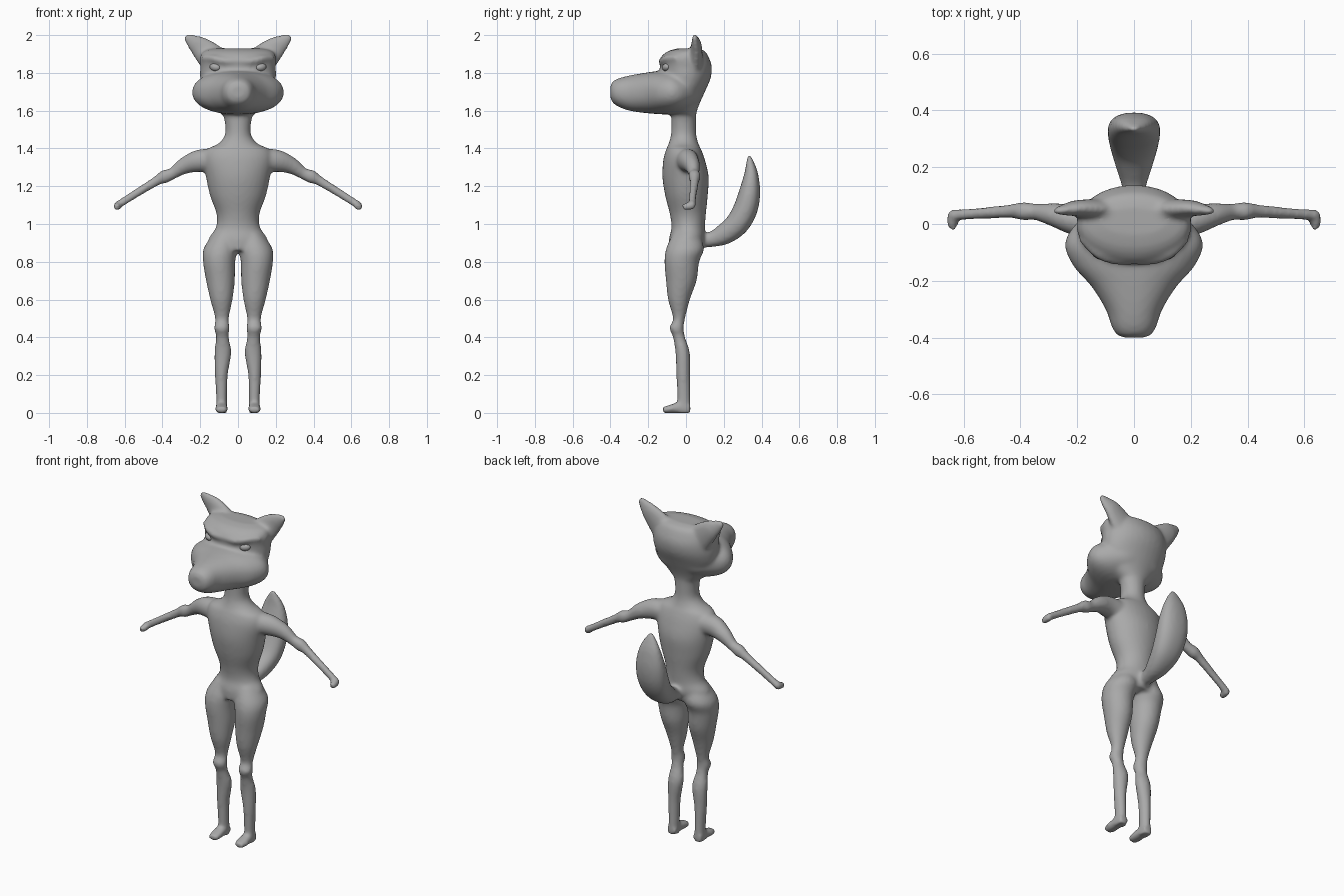
import bpy, bmesh, math
from mathutils import Vector

X, Y, Z = Vector((1, 0, 0)), Vector((0, 1, 0)), Vector((0, 0, 1))
SEG = 32

fur = bpy.data.materials.new("plain_grey")
fur.diffuse_color = (0.4, 0.4, 0.4, 1)


def spline(rows, steps=5):
    """Catmull-Rom interpolation through rows of numbers."""
    out = []
    for i in range(len(rows) - 1):
        p0, p1 = rows[max(i - 1, 0)], rows[i]
        p2, p3 = rows[i + 1], rows[min(i + 2, len(rows) - 1)]
        for s in range(steps):
            t = s / steps
            out.append([0.5 * (2 * b + (c - a) * t + (2 * a - 5 * b + 4 * c - d) * t * t
                               + (3 * b - a - 3 * c + d) * t ** 3)
                        for a, b, c, d in zip(p0, p1, p2, p3)])
    return out + [list(rows[-1])]


def loft(bm, rows, ref, axis=None, side=1, power=2.0):
    """Closed loft; row = x, y, z, half size along ref, half size across."""
    rows = spline([(r[0] * side, *r[1:]) for r in rows])
    pts = [Vector(r[:3]) for r in rows]
    rings = []
    for i, r in enumerate(rows):
        t = axis or (pts[min(i + 1, len(pts) - 1)] - pts[max(i - 1, 0)]).normalized()
        u = (ref - t * ref.dot(t)).normalized()
        v = t.cross(u)
        ring = []
        for k in range(SEG):
            a = 2 * math.pi * k / SEG
            c, s = math.cos(a), math.sin(a)
            e = 2 / power
            ring.append(bm.verts.new(
                pts[i] + u * max(r[3], 0.002) * math.copysign(abs(c) ** e, c)
                + v * max(r[4], 0.002) * math.copysign(abs(s) ** e, s)))
        rings.append(ring)
    for a, b in zip(rings, rings[1:]):
        for k in range(SEG):
            j = (k + 1) % SEG
            bm.faces.new((a[k], a[j], b[j], b[k]))
    bm.faces.new(rings[0][::-1])
    bm.faces.new(rings[-1])


def upright(rows):
    """z, half width, front y, back y -> loft rows."""
    return [(0, (f + b) / 2, z, w, (b - f) / 2) for z, w, f, b in rows]


def finish(name, bm):
    bmesh.ops.recalc_face_normals(bm, faces=bm.faces)
    me = bpy.data.meshes.new(name)
    bm.to_mesh(me)
    bm.free()
    me.materials.append(fur)
    me.shade_smooth()
    ob = bpy.data.objects.new(name, me)
    bpy.context.collection.objects.link(ob)
    return ob


bm = bmesh.new()

# Torso and neck
loft(bm, upright([
    (0.86, .13, -.09, .085), (0.92, .155, -.09, .1), (0.98, .118, -.077, .1),
    (1.05, .113, -.085, .105), (1.15, .148, -.11, .115), (1.25, .17, -.125, .12),
    (1.34, .185, -.12, .1), (1.395, .165, -.105, .08), (1.425, .105, -.092, .066),
    (1.47, .07, -.08, .055), (1.54, .07, -.077, .053), (1.62, .09, -.08, .055)]), X, Z)

# Skull
loft(bm, upright([
    (1.575, .08, -.075, .053), (1.62, .13, -.1, .065), (1.7, .185, -.12, .1),
    (1.77, .2, -.135, .13), (1.83, .2, -.138, .137), (1.88, .202, -.135, .122),
    (1.915, .18, -.095, .1), (1.93, .12, -.04, .06)]), X, Z)

# Muzzle and cheeks: y, half width, bottom, top
muzzle = [(-.4, .035, 1.67, 1.73), (-.39, .06, 1.645, 1.752), (-.36, .079, 1.622, 1.77),
          (-.3, .1, 1.6, 1.786), (-.22, .15, 1.588, 1.80), (-.15, .212, 1.582, 1.81),
          (-.08, .243, 1.58, 1.815), (-.02, .222, 1.59, 1.8), (.05, .15, 1.62, 1.79),
          (.08, .1, 1.66, 1.76)]
loft(bm, [(0, y, (a + b) / 2, w, (b - a) / 2) for y, w, a, b in muzzle], X, Y, power=2.2)

# Tail
loft(bm, [(0, .05, .91, .03, .035), (0, .13, .918, .042, .04), (0, .20, .945, .063, .055),
          (0, .27, 1.0, .083, .063), (0, .315, 1.08, .092, .064), (0, .337, 1.17, .09, .056),
          (0, .345, 1.26, .07, .038), (0, .34, 1.32, .042, .022), (0, .333, 1.365, .01, .008)],
     X, power=2.3)

for side in (-1, 1):
    # Leg
    loft(bm, [(.07, .0, .95, .06, .07), (.092, -.005, .87, .09, .1), (.1, -.022, .8, .085, .092),
              (.093, -.025, .7, .076, .081), (.088, -.037, .6, .059, .058),
              (.085, -.037, .5, .036, .032), (.086, -.05, .45, .041, .038),
              (.083, -.037, .4, .034, .032), (.08, -.018, .32, .045, .038),
              (.088, -.015, .2, .034, .036), (.087, -.012, .08, .029, .035),
              (.087, -.01, 0, .03, .036)], X, Z, side)
    # Foot
    loft(bm, [(.087, .02, .024, .028, .025), (.087, -.04, .027, .031, .028),
              (.087, -.09, .02, .034, .021), (.087, -.122, .016, .026, .016)],
         X, Y, side, 2.6)
    # Arm
    loft(bm, [(.1, 0, 1.335, .07, .062), (.2, .012, 1.335, .055, .06),
              (.28, .032, 1.31, .042, .045), (.345, .042, 1.268, .029, .031),
              (.39, .045, 1.25, .033, .036), (.43, .045, 1.229, .025, .026),
              (.55, .037, 1.155, .02, .022), (.615, .032, 1.114, .02, .021),
              (.647, .03, 1.096, .02, .021)], Y, None, side)
    # Hand
    loft(bm, [(.636, .045, 1.098, .018, .019), (.638, .02, 1.095, .021, .022),
              (.641, -.018, 1.088, .018, .018)], Z, None, side)
    # Ear
    loft(bm, [(.12, .05, 1.86, .04, .08), (.165, .053, 1.905, .034, .07),
              (.205, .055, 1.94, .028, .056), (.243, .05, 1.968, .02, .038),
              (.278, .045, 1.995, .011, .016)], Y, None, side)
    # Brow ridge
    loft(bm, [(0, -.128, 1.862, .016, .016), (.07, -.127, 1.862, .018, .016),
              (.13, -.104, 1.875, .018, .016), (.185, -.05, 1.88, .014, .014)], Z, None, side)

# Fuse every part into one soft skin
body = finish("body", bm)
remesh = body.modifiers.new("fuse", 'REMESH')
remesh.mode = 'VOXEL'
remesh.voxel_size = 0.01
remesh.use_smooth_shade = True
soften = body.modifiers.new("soften", 'SMOOTH')
soften.factor = 0.5
soften.iterations = 8

# Eyes
for side, label in ((-1, "left"), (1, "right")):
    bm = bmesh.new()
    bmesh.ops.create_uvsphere(bm, u_segments=20, v_segments=12, radius=1)
    for v in bm.verts:
        v.co = Vector((v.co.x * .03, v.co.y * .018, v.co.z * .02))
    eye = finish("eye_" + label, bm)
    eye.location = (side * .122, -.106, 1.83)
    eye.rotation_euler = (0, -side * .15, side * .45)
